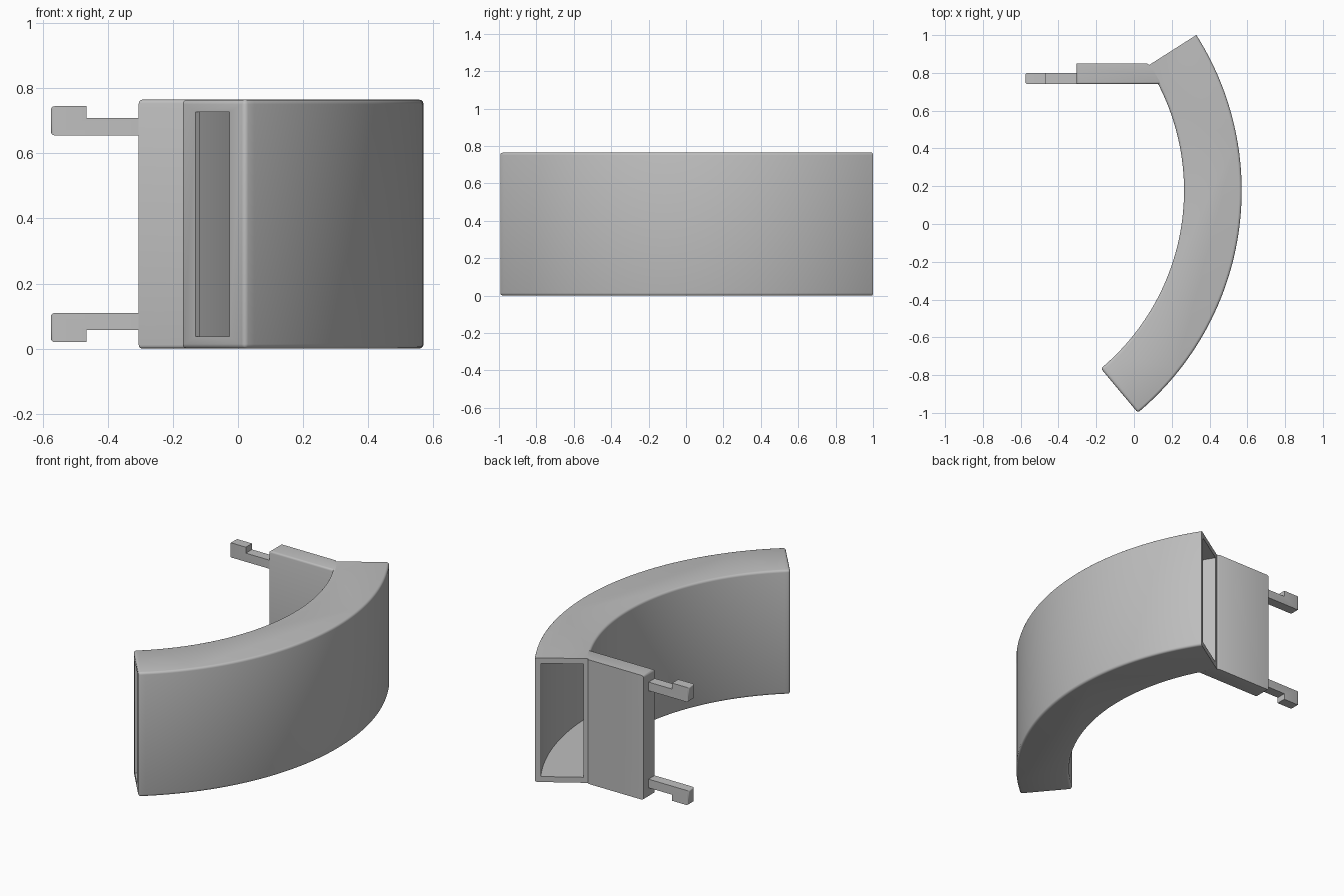
import bpy, bmesh, math
from mathutils import Vector

if "Cube" in bpy.data.objects:
    bpy.data.objects.remove(bpy.data.objects["Cube"], do_unlink=True)

CENTRE = Vector((-0.963, 0.177))
HEIGHT = 0.765
START, END = math.radians(-50.1), math.radians(32.5)
R_IN, R_OUT = 1.228, 1.533

grey = bpy.data.materials.new("plain grey")
grey.use_nodes = True
GREY = (0.52, 0.52, 0.52, 1)
grey.diffuse_color = GREY
grey.node_tree.nodes["Principled BSDF"].inputs["Base Color"].default_value = GREY


def prism(name, outline, axis, low, high, bevel=0, pick=None):
    """Extrude a 2D outline along z or y, rounding the edges that pick accepts."""
    def place(p, h):
        return (p[0], p[1], h) if axis == "z" else (p[0], h, p[1])
    bm = bmesh.new()
    face = bm.faces.new([bm.verts.new(place(p, low)) for p in outline])
    new = bmesh.ops.extrude_face_region(bm, geom=[face])["geom"]
    shift = Vector(place((0, 0), high - low))
    bmesh.ops.translate(bm, verts=[g for g in new if isinstance(g, bmesh.types.BMVert)], vec=shift)
    bmesh.ops.recalc_face_normals(bm, faces=bm.faces)
    if bevel:
        edges = [e for e in bm.edges if e.calc_face_angle(0) > 0.5 and pick(e)]
        bmesh.ops.bevel(bm, geom=edges, offset=bevel, segments=3, profile=0.5, affect="EDGES")
    mesh = bpy.data.meshes.new(name)
    bm.to_mesh(mesh)
    bm.free()
    mesh.materials.append(grey)
    obj = bpy.data.objects.new(name, mesh)
    bpy.context.collection.objects.link(obj)
    return obj


def arc_outline(r_in, r_out, a0, a1, steps=56):
    """Closed band between two radii."""
    angles = [a0 + (a1 - a0) * i / steps for i in range(steps + 1)]
    def ring(r, order):
        return [CENTRE + r * Vector((math.cos(a), math.sin(a))) for a in order]
    return ring(r_out, angles) + ring(r_in, angles[::-1])


def at_end(edge):
    """True for edges lying on the open rear end of the duct."""
    return all(math.atan2(v.co.y - CENTRE.y, v.co.x - CENTRE.x) > END - 0.001 for v in edge.verts)


def smooth(obj):
    bpy.ops.object.select_all(action="DESELECT")
    obj.select_set(True)
    bpy.context.view_layer.objects.active = obj
    bpy.ops.object.shade_smooth_by_angle(angle=math.radians(35))


# Curved duct, rounded everywhere but at its open rear end
duct = prism("curved_duct", arc_outline(R_IN, R_OUT, START, END), "z", 0, HEIGHT,
             0.014, lambda e: not at_end(e))

# Hollow channel, then the narrower slot through the front end plate
WALL = 0.034
cutters = [
    prism("channel_cutter", arc_outline(R_IN + WALL, R_OUT - WALL, START + 0.012, END + 0.03),
          "z", WALL, HEIGHT - WALL),
    prism("slot_cutter", arc_outline(1.298, 1.461, START - 0.03, START + 0.03, 4),
          "z", WALL + 0.004, HEIGHT - WALL - 0.004),
]
for cutter in cutters:
    mod = duct.modifiers.new(cutter.name, "BOOLEAN")
    mod.operation = "DIFFERENCE"
    mod.solver = "EXACT"
    mod.object = cutter
    bpy.context.view_layer.objects.active = duct
    bpy.ops.object.modifier_apply(modifier=mod.name)
    bpy.data.objects.remove(cutter, do_unlink=True)
smooth(duct)

# Mounting plate joined to the inside of the rear end
TAB_X, TAB_Y = -0.305, 0.74
plate = prism("mounting_plate",
              [(TAB_X, TAB_Y), (0.145, TAB_Y), (0.09, 0.835), (0.068, 0.85), (TAB_X, 0.85)],
              "z", 0, HEIGHT, 0.012,
              lambda e: all(v.co.x < TAB_X + 0.001 for v in e.verts)
              and abs(e.verts[0].co.z - e.verts[1].co.z) < 0.001
              or all(v.co.y < TAB_Y + 0.001 for v in e.verts)
              and abs(e.verts[0].co.z - e.verts[1].co.z) < 0.001)
smooth(plate)

# Clip hooks, mirrored about mid height
hook = [(-0.29, 0.655), (-0.575, 0.655), (-0.575, 0.745),
        (-0.465, 0.745), (-0.465, 0.708), (-0.29, 0.708)]
for name, flip in (("upper_hook", False), ("lower_hook", True)):
    outline = [(x, HEIGHT - z if flip else z) for x, z in hook]
    clip = prism(name, outline, "y", TAB_Y, 0.80, 0.012,
                 lambda e: all(v.co.x < -0.57 for v in e.verts))
    smooth(clip)
